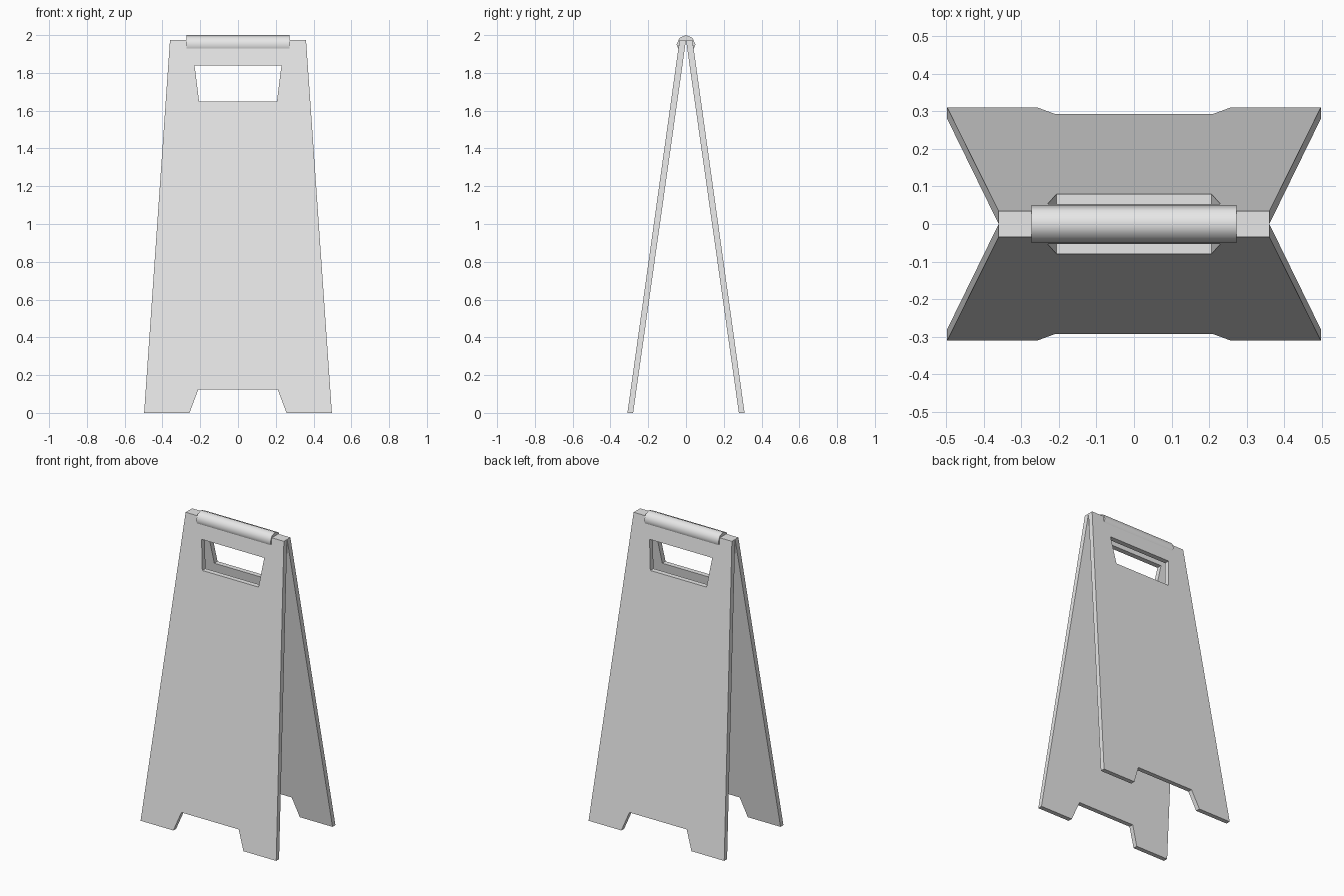
import bpy
import bmesh

cube = bpy.data.objects.get("Cube")
if cube:
    bpy.data.objects.remove(cube, do_unlink=True)

grey = bpy.data.materials.new("light_grey_plastic")
grey.use_nodes = True
colour = (0.8, 0.8, 0.8, 1.0)
grey.diffuse_color = colour
grey.node_tree.nodes["Principled BSDF"].inputs["Base Color"].default_value = colour

PANEL_TOP = 1.975


def lean(z, foot, top):
    """Depth of a panel surface at height z."""
    return foot + (top - foot) * z / PANEL_TOP


def finish(name, bm):
    bmesh.ops.recalc_face_normals(bm, faces=bm.faces)
    mesh = bpy.data.meshes.new(name)
    bm.to_mesh(mesh)
    bm.free()
    mesh.materials.append(grey)
    obj = bpy.data.objects.new(name, mesh)
    bpy.context.collection.objects.link(obj)
    return obj


def mirrored(half):
    """Complete a right-half outline with its mirror image."""
    return half + [(-x, z) for x, z in reversed(half)]


# Tapered panel outline with a foot notch, and the handle opening
outline = mirrored([(0.21, 0.125), (0.257, 0), (0.497, 0), (0.36, PANEL_TOP)])
handle = mirrored([(0.206, 1.648), (0.23, 1.838)])


def make_panel(name, side):
    bm = bmesh.new()
    edges = []
    for loop in (outline, handle):
        verts = [bm.verts.new((x, side * lean(z, 0.31, 0.034), z)) for x, z in loop]
        edges += [bm.edges.new((v, verts[i - 1])) for i, v in enumerate(verts)]
    bmesh.ops.triangle_fill(bm, edges=edges, use_beauty=True)
    result = bmesh.ops.extrude_face_region(bm, geom=bm.faces[:], use_keep_orig=True)
    for v in result["geom"]:
        if isinstance(v, bmesh.types.BMVert):
            v.co.y = side * lean(v.co.z, 0.28, 0.0)
    return finish(name, bm)


make_panel("front_panel", -1)
make_panel("back_panel", 1)

# Rounded hinge sleeve hugging the top of both panels
profile = [(0.034, PANEL_TOP), (0.041, 1.928), (0.05, 1.95), (0.035, 1.985)]
section = profile + [(0, 2.0)] + [(-y, z) for y, z in reversed(profile)]
bm = bmesh.new()
end = bm.faces.new([bm.verts.new((-0.272, y, z)) for y, z in section])
result = bmesh.ops.extrude_face_region(bm, geom=[end], use_keep_orig=True)
for v in result["geom"]:
    if isinstance(v, bmesh.types.BMVert):
        v.co.x = 0.272
sleeve = finish("hinge_sleeve", bm)

bpy.ops.object.select_all(action="DESELECT")
sleeve.select_set(True)
bpy.context.view_layer.objects.active = sleeve
bpy.ops.object.shade_smooth_by_angle(angle=1.0)
